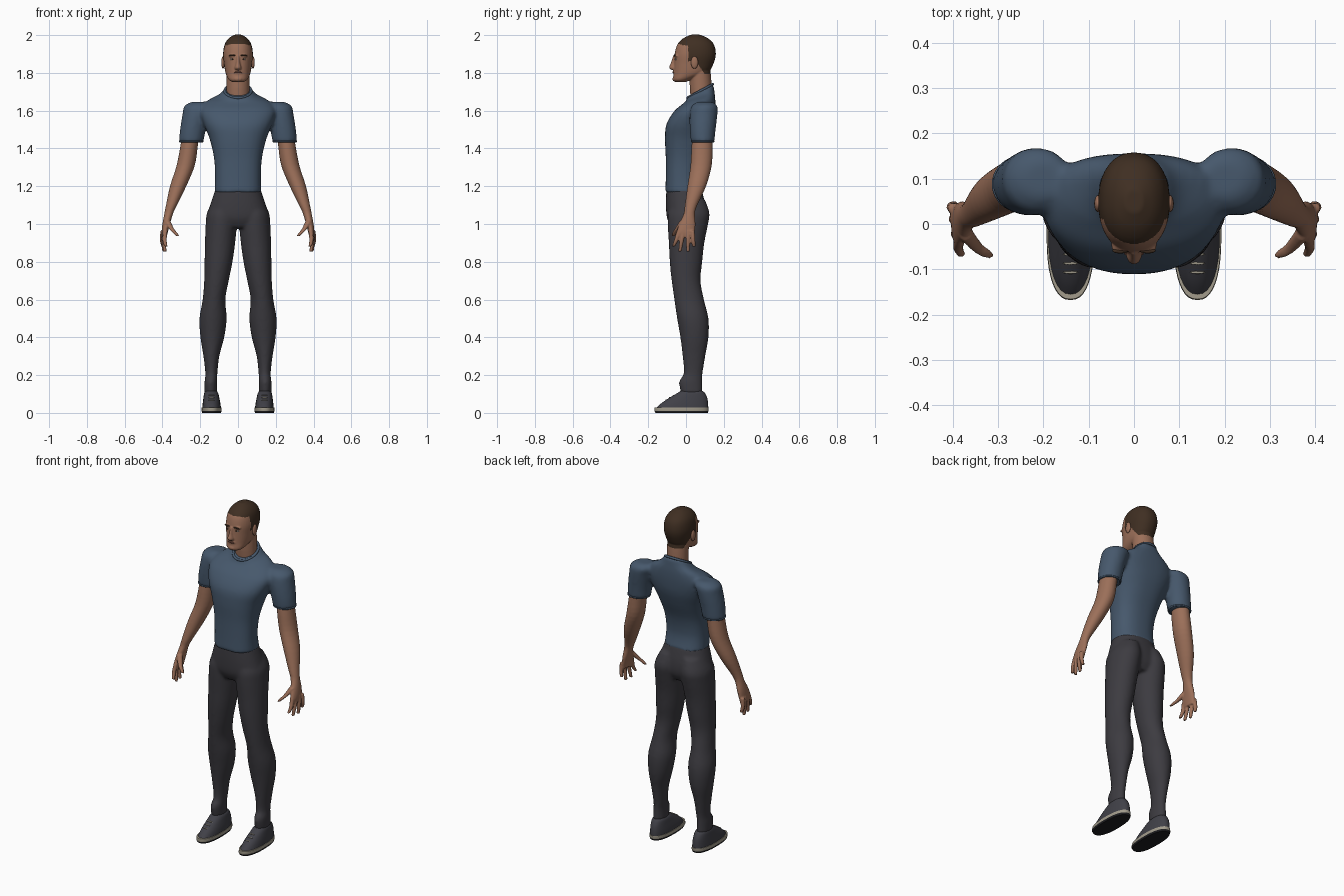
import bpy, bmesh, math
from mathutils import Matrix

if "Cube" in bpy.data.objects:
    bpy.data.objects.remove(bpy.data.objects["Cube"])


def material(name, r, g, b):
    m = bpy.data.materials.new(name)
    m.use_nodes = True
    m.diffuse_color = (r, g, b, 1)
    node = m.node_tree.nodes["Principled BSDF"]
    node.inputs["Base Color"].default_value = (r, g, b, 1)
    node.inputs["Roughness"].default_value = 0.8
    return m


SHIRT = material("slate blue cloth", .062, .098, .15)
TROUSERS = material("charcoal cloth", .046, .044, .052)
SKIN = material("skin", .33, .16, .1)
HAIR = material("dark brown hair", .05, .028, .016)
SHOE = material("grey shoe", .052, .052, .064)
TRIM = material("pale trim", .36, .33, .26)
RUBBER = material("black rubber", .012, .012, .014)
WHITE = material("eye white", .5, .46, .42)
LIPS = material("lips", .2, .085, .06)


def outline(ring, p, sides):
    """Superellipse points of one ring: height, x, half width, front y, back y, tilt."""
    z, x, rx, front, back, tilt = ring
    pts = []
    for i in range(sides):
        a = math.tau * i / sides
        c, s = math.cos(a), math.sin(a)
        u = math.copysign(abs(c) ** (2 / p), c)
        v = math.copysign(abs(s) ** (2 / p), s)
        pts.append((x + rx * u, (front + back) / 2 + (back - front) / 2 * v, z + tilt * v))
    return pts


def smooth_rings(rings, steps):
    """Catmull-Rom interpolation between the given rings."""
    out = []
    for i in range(len(rings) - 1):
        a, b, c, d = (rings[min(max(i + k, 0), len(rings) - 1)] for k in (-1, 0, 1, 2))
        for j in range(steps):
            t = j / steps
            out.append([q + .5 * t * (r - p + t * (2 * p - 5 * q + 4 * r - s + t * (3 * (q - r) + s - p)))
                        for p, q, r, s in zip(a, b, c, d)])
    return out + [rings[-1]]


def loft(bm, rings, side=1, p=2.0, steps=4, sides=32):
    """Closed skin through horizontal rings, mirrored in x when side is -1."""
    rings = [list(r) + [0] * (6 - len(r)) for r in rings]
    rows = [[bm.verts.new((side * x, y, z)) for x, y, z in outline(r, p, sides)]
            for r in smooth_rings(rings, steps)]
    faces = [bm.faces.new((lo[i - 1], lo[i], hi[i], hi[i - 1]))
             for lo, hi in zip(rows, rows[1:]) for i in range(sides)]
    faces += [bm.faces.new(rows[0]), bm.faces.new(rows[-1])]
    bmesh.ops.recalc_face_normals(bm, faces=faces)


def tube(bm, points, side):
    """Finger-like tube through (x, y, z, radius) points."""
    loft(bm, [(z, x, r, y - r, y + r) for x, y, z, r in points], side, sides=12)


def blob(bm, x, y, z, size):
    bmesh.ops.create_uvsphere(bm, u_segments=16, v_segments=10, radius=1,
                              matrix=Matrix.Translation((x, y, z)) @ Matrix.Diagonal((*size, 1)))


def finish(name, bm, mats, voxel=0, relax=4, rule=None):
    """Make the object; with a voxel size, fuse its parts into one smooth skin."""
    me = bpy.data.meshes.new(name)
    bm.to_mesh(me)
    bm.free()
    ob = bpy.data.objects.new(name, me)
    bpy.context.collection.objects.link(ob)
    if voxel:
        fuse = ob.modifiers.new("fuse", 'REMESH')
        fuse.mode = 'VOXEL'
        fuse.voxel_size = voxel
        soft = ob.modifiers.new("soften", 'SMOOTH')
        soft.factor = .5
        soft.iterations = relax
        deps = bpy.context.evaluated_depsgraph_get()
        me = bpy.data.meshes.new_from_object(ob.evaluated_get(deps))
        ob.modifiers.clear()
        ob.data = me
    me.materials.clear()
    for m in mats:
        me.materials.append(m)
    for f in me.polygons:
        f.use_smooth = True
        f.material_index = rule(f.center) if rule else 0
    me.set_sharp_from_angle(angle=math.radians(50))
    return ob


def band(name, ring, side, radius, p=2.0):
    """Rounded hem that follows one ring."""
    cu = bpy.data.curves.new(name, 'CURVE')
    cu.dimensions = '3D'
    cu.bevel_depth = radius
    cu.bevel_resolution = 2
    sp = cu.splines.new('POLY')
    pts = outline(ring, p, 40)
    sp.points.add(len(pts) - 1)
    for q, (x, y, z) in zip(sp.points, pts):
        q.co = (side * x, y, z, 1)
    sp.use_cyclic_u = True
    sp.use_smooth = True
    cu.materials.append(SHIRT)
    bpy.context.collection.objects.link(bpy.data.objects.new(name, cu))


SIDES = (("left", 1), ("right", -1))

# Shirt: torso and short sleeves
bm = bmesh.new()
loft(bm, [(1.165, 0, .124, -.109, .088), (1.25, 0, .121, -.107, .072), (1.35, 0, .127, -.107, .085),
          (1.45, 0, .15, -.111, .122), (1.53, 0, .182, -.103, .147), (1.6, 0, .2, -.06, .155),
          (1.65, 0, .165, -.012, .155, .01), (1.68, 0, .1, .002, .15, .025),
          (1.705, 0, .074, .005, .146, .035)], p=2.4, sides=48)
for _, s in SIDES:
    loft(bm, [(1.647, .2, .045, .06, .14), (1.625, .21, .074, .03, .166), (1.585, .222, .071, .02, .167),
              (1.5, .239, .068, .02, .157), (1.432, .248, .065, .026, .15)], s)
finish("shirt", bm, [SHIRT], voxel=.01, relax=5)
band("collar", (1.704, 0, .07, .008, .142, .036), 1, .007)
for side, s in SIDES:
    band(side + "_sleeve_hem", (1.437, .248, .061, .03, .146, 0), s, .005)

# Trousers: pelvis, seat and legs
bm = bmesh.new()
loft(bm, [(1.185, 0, .119, -.104, .082), (1.1, 0, .147, -.106, .102), (1.03, 0, .162, -.1, .103),
          (.98, 0, .12, -.075, .08)], p=2.3, sides=48)
for _, s in SIDES:
    loft(bm, [(1.13, .07, .06, -.07, .1), (1.06, .083, .081, -.095, .124), (1, .088, .083, -.097, .117),
              (.9, .095, .08, -.091, .097), (.8, .103, .074, -.086, .086), (.7, .114, .065, -.076, .077),
              (.6, .127, .06, -.062, .095), (.5, .132, .072, -.047, .119), (.4, .136, .063, -.03, .119),
              (.3, .141, .042, -.018, .102), (.21, .141, .032, -.012, .088), (.165, .144, .033, -.037, .086),
              (.1, .144, .034, -.026, .088)], s)
finish("trousers", bm, [TROUSERS], voxel=.009, relax=4)

# Bare arms with palms, fingers and thumbs
for side, s in SIDES:
    bm = bmesh.new()
    loft(bm, [(1.5, .248, .045, .04, .14), (1.42, .258, .046, .03, .141), (1.31, .277, .048, .024, .136),
              (1.2, .317, .043, .008, .106), (1.1, .352, .029, -.006, .06), (1.055, .367, .023, -.012, .047),
              (1, .38, .02, -.036, .05), (.955, .388, .016, -.05, .046), (.93, .389, .011, -.043, .04)], s)
    for y, tip, z in ((-.037, -.066, .882), (-.013, -.032, .855), (.011, .01, .853), (.034, .042, .88)):
        x = .392 + .2 * y
        tube(bm, [(x, y, .965, .012), (x + .004, (y + tip) / 2, .915, .0115), (x - .003, tip, z, .009)], s)
    tube(bm, [(.374, -.018, 1.015, .017), (.352, -.045, .975, .014), (.335, -.06, .955, .012),
              (.318, -.068, .936, .009)], s)
    finish(side + "_arm", bm, [SKIN], voxel=.0045, relax=3)


# Head: skull, jaw, neck, nose and brow, with short hair
def hairline(c):
    if c.y < .012:
        line = 1.953 - .25 * max(0, abs(c.x) - .035)
    elif c.y < .055:
        line = 1.86
    else:
        line = max(1.795, 1.86 - 1.5 * (c.y - .055))
    return int(c.z > line)


bm = bmesh.new()
loft(bm, [(1.752, 0, .03, -.058, .0), (1.765, 0, .05, -.068, .03), (1.8, 0, .066, -.065, .115),
          (1.85, 0, .074, -.063, .146), (1.9, 0, .079, -.06, .158), (1.95, 0, .071, -.046, .148),
          (1.982, 0, .05, -.016, .118), (2.002, 0, .02, .025, .075)], p=2.2, sides=40)
loft(bm, [(1.62, 0, .06, .03, .13), (1.72, 0, .06, .02, .136), (1.81, 0, .06, .02, .13)])
loft(bm, [(1.892, 0, .009, -.068, -.04), (1.855, 0, .011, -.08, -.04), (1.828, 0, .018, -.09, -.04),
          (1.816, 0, .016, -.078, -.04)], sides=16)
for _, s in SIDES:
    blob(bm, s * .028, -.05, 1.891, (.024, .013, .008))
blob(bm, 0, -.06, 1.768, (.024, .012, .014))
blob(bm, 0, -.06, 1.803, (.026, .009, .012))
finish("head", bm, [SKIN, HAIR], voxel=.004, relax=4, rule=hairline)

# Facial details
for side, s in SIDES:
    for part, mat, x, y, z, size in (
            ("ear", SKIN, .079, .045, 1.855, (.009, .019, .033)),
            ("eye", WHITE, .029, -.051, 1.872, (.012, .007, .006)),
            ("iris", HAIR, .029, -.056, 1.872, (.005, .004, .005)),
            ("eyebrow", HAIR, .03, -.059, 1.893, (.018, .006, .004))):
        bm = bmesh.new()
        blob(bm, s * x, y, z, size)
        finish(side + "_" + part, bm, [mat])
bm = bmesh.new()
blob(bm, 0, -.066, 1.803, (.021, .006, .005))
finish("mouth", bm, [LIPS])

# Shoes: upper, two-tone sole and laces
for side, s in SIDES:
    bm = bmesh.new()
    loft(bm, [(.02, .14, .05, -.163, .118), (.05, .14, .047, -.132, .117), (.08, .141, .042, -.088, .112),
              (.105, .142, .037, -.046, .1), (.115, .143, .03, -.03, .09)], s, p=2.3)
    finish(side + "_shoe_upper", bm, [SHOE])
    bm = bmesh.new()
    loft(bm, [(0, .14, .05, -.162, .115), (.011, .14, .053, -.168, .12), (.028, .14, .052, -.166, .12)],
         s, p=2.4, steps=1, sides=40)
    finish(side + "_shoe_sole", bm, [RUBBER, TRIM], rule=lambda c: int(c.z > .015))
    bm = bmesh.new()
    for i in range(3):
        blob(bm, s * .14, -.107 + .02 * i, .068 + .0125 * i, (.017, .003, .003))
    finish(side + "_shoe_laces", bm, [TRIM])
